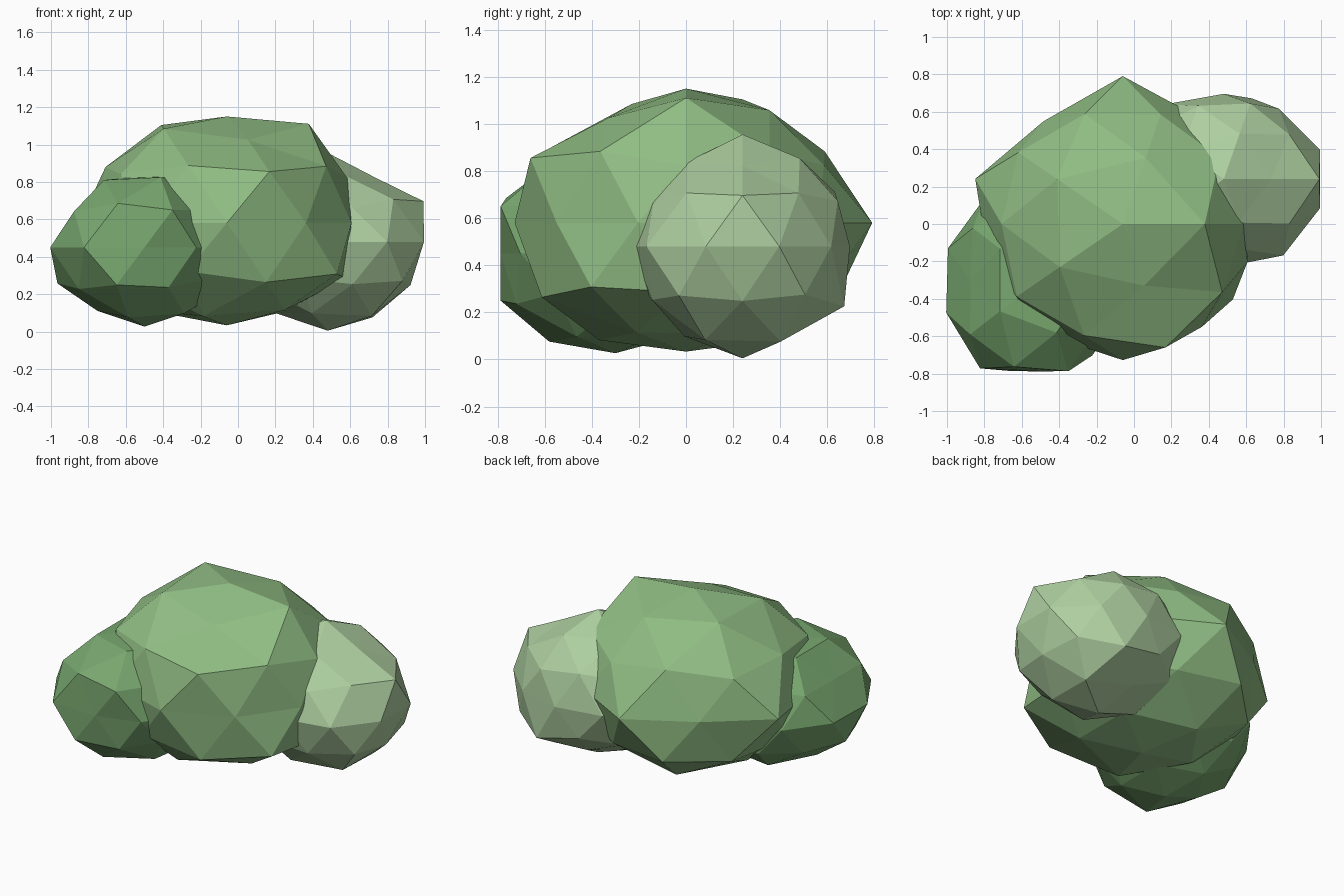
import bpy, bmesh, math

if "Cube" in bpy.data.objects:
    bpy.data.objects.remove(bpy.data.objects["Cube"])


def leaf_clump(name, centre, scale, color, radii):
    """Faceted icosphere; radii (in hundredths) run ring by ring from top to bottom."""
    bm = bmesh.new()
    bmesh.ops.create_icosphere(bm, subdivisions=2, radius=1)

    def ring_order(v):
        azimuth = round(math.degrees(math.atan2(v.co.y, v.co.x))) % 360
        return (-round(v.co.z, 2), azimuth if abs(v.co.z) < 0.99 else 0)

    for v, r in zip(sorted(bm.verts, key=ring_order), radii):
        d = v.co.normalized() * r / 100
        v.co = [c + s * k for c, s, k in zip(centre, scale, d)]
    mesh = bpy.data.meshes.new(name)
    bm.to_mesh(mesh)
    bm.free()
    mat = bpy.data.materials.new(name + "_green")
    mat.diffuse_color = (*color, 1)
    mat.use_nodes = True
    mat.node_tree.nodes["Principled BSDF"].inputs["Base Color"].default_value = mat.diffuse_color
    mesh.materials.append(mat)
    obj = bpy.data.objects.new(name, mesh)
    bpy.context.collection.objects.link(obj)


# Large middle clump
leaf_clump("main_clump", (-0.06, 0, 0.58), (1.03, 0.97, 0.77), (0.28, 0.51, 0.23), [
    74, 81, 73, 80, 77, 68, 73, 75, 74, 76, 75, 70, 71, 75, 76, 80,
    68, 71, 81.5, 70, 80.5, 73, 74, 75, 70, 68,
    73, 80, 73, 75, 79, 73, 73, 75, 73, 78, 72, 76, 72, 76, 71, 71])

# Pale clump at the back right
leaf_clump("right_clump", (0.48, 0.24, 0.48), (1.04, 0.97, 0.88), (0.42, 0.62, 0.35), [
    54, 46, 50, 51, 51, 48, 49, 50, 51, 51, 49, 55, 49, 51, 51, 46,
    52, 48, 47, 51, 51, 51, 51, 48.5, 52, 52,
    52, 49, 51, 50, 53, 50, 55, 51, 51, 49, 54, 47, 51, 51, 53, 54])

# Dark clump at the front left
leaf_clump("left_clump", (-0.50, -0.30, 0.45), (1.0, 1.06, 0.83), (0.19, 0.39, 0.16), [
    46, 51, 51, 51, 51, 53, 50, 50, 44, 54, 46, 51, 51, 50, 52, 54,
    50, 50, 50, 51, 52, 53, 55, 46, 47, 48,
    51, 51, 52, 54, 46, 51, 51, 48, 51, 49, 50, 50, 48, 53, 50, 51])
